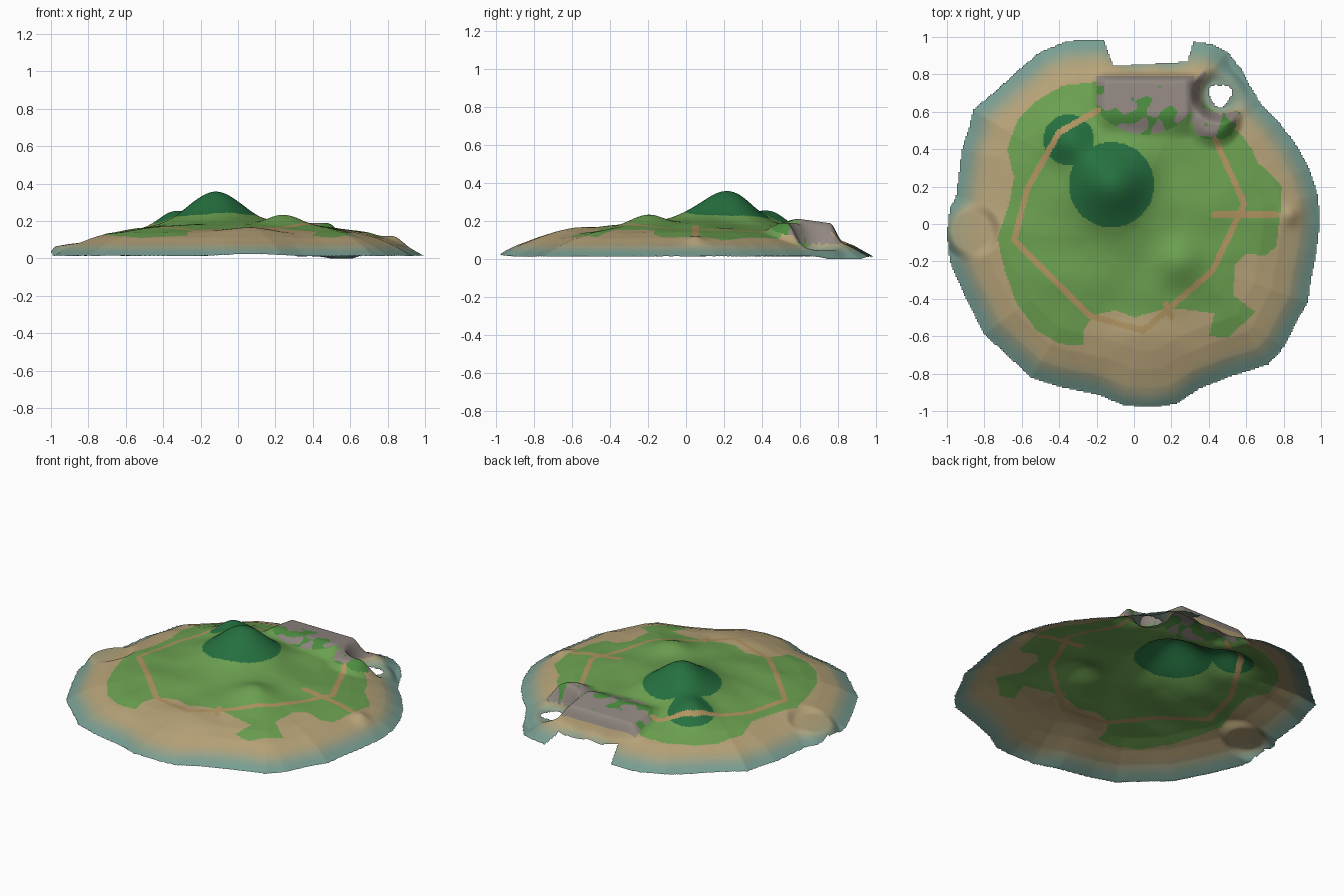
import bpy, bmesh, math
from mathutils import Vector, noise

if "Cube" in bpy.data.objects:
    bpy.data.objects.remove(bpy.data.objects["Cube"])

N = 260                      # grid cells per side
COAST = [(.995, 0), (.985, .15), (.935, .3), (.87, .42), (.77, .55), (.68, .64), (.62, .74), (.58, .82),
         (.5, .92), (.42, .96), (.32, .975), (-.16, .985), (-.35, .98), (-.5, .92), (-.62, .82), (-.74, .71),
         (-.86, .61), (-.885, .5), (-.92, .4), (-.95, .15), (-.985, .08), (-1, -.05), (-.985, -.2),
         (-.92, -.35), (-.87, -.45), (-.8, -.59), (-.68, -.7), (-.55, -.82), (-.4, -.87), (-.2, -.91),
         (-.05, -.97), (.1, -.98), (.23, -.96), (.35, -.88), (.5, -.82), (.72, -.75), (.8, -.66),
         (.88, -.5), (.93, -.42), (.945, -.3), (.975, -.15)]
GRASS = [(.78, .05), (.79, .2), (.74, .26), (.66, .33), (.63, .4), (.57, .48), (.4, .62), (.3, .72), (-.2, .76),
         (-.38, .74), (-.52, .66), (-.62, .56), (-.68, .4), (-.64, .25), (-.67, .1), (-.73, -.08),
         (-.69, -.25), (-.63, -.42), (-.52, -.57), (-.4, -.64), (-.27, -.65), (-.27, -.57), (-.22, -.49),
         (-.1, -.46), (0, -.5), (.17, -.45), (.32, -.46), (.43, -.48), (.4, -.6), (.5, -.61), (.65, -.47),
         (.58, -.42), (.53, -.38), (.54, -.22), (.6, -.16), (.7, -.17), (.76, -.12)]
TRAIL = [(-.19, .61), (-.4, .49), (-.57, .19), (-.64, -.09), (-.24, -.49), (.05, -.57), (.42, -.25),
         (.59, .11), (.435, .45)]
SPURS = [[(.43, .05), (.76, .05)], [(.17, -.43), (.2, -.5)]]
# hills, humps and hollows: x, y, height, radius
BUMPS = [(-.12, .21, .165, .2), (-.35, .45, .075, .12), (.25, -.2, .05, .13), (.84, .05, .025, .05),
         (.55, .82, -.035, .11), (0, .9, -.04, .1), (.2, .9, -.04, .1)]
PROFILE = [(0, .018), (.1, .075), (.2, .115), (.3, .142), (.45, .165), (.7, .19), (1.1, .21)]
HOLE = (.46, .69)


def seg_dist(x, y, pts, closed=False):
    best = 9.0
    for i in range(len(pts) - (0 if closed else 1)):
        ax, ay = pts[i]
        bx, by = pts[(i + 1) % len(pts)]
        dx, dy = bx - ax, by - ay
        t = max(0, min(1, ((x - ax) * dx + (y - ay) * dy) / (dx * dx + dy * dy)))
        best = min(best, (x - ax - t * dx) ** 2 + (y - ay - t * dy) ** 2)
    return math.sqrt(best)


def inside(x, y, pts):
    hit = False
    for i, (ax, ay) in enumerate(pts):
        bx, by = pts[i - 1]
        if (ay > y) != (by > y) and x < (bx - ax) * (y - ay) / (by - ay) + ax:
            hit = not hit
    return hit


def step(a, b, v):
    t = max(0, min(1, (v - a) / (b - a)))
    return t * t * (3 - 2 * t)


def near(x, y, c):
    return math.hypot(x - c[0], y - c[1])


def on_land(x, y):
    # coast outline minus the back inlet and the sea-cave hole
    k = (y - .84) / .14
    inlet = y > .845 + .06 * (x + .1) and -.11 - .05 * k < x < .28 + .04 * k
    hole = near(x, y, HOLE) < .06 + .008 * math.sin(3 * math.atan2(y - HOLE[1], x - HOLE[0]))
    return inside(x, y, COAST) and not inlet and not hole


def height(x, y):
    d = seg_dist(x, y, COAST, True)
    z = PROFILE[-1][1]
    for (a, za), (b, zb) in zip(PROFILE, PROFILE[1:]):
        if a <= d <= b:
            z = za + (zb - za) * (d - a) / (b - a)
            break
    z += (.004 + .008 * step(.2, .5, d)) * noise.noise(Vector((x * 5, y * 5, 2)))
    z += sum(h * math.exp(-((x - bx) ** 2 + (y - by) ** 2) / r ** 2) for bx, by, h, r in BUMPS)
    # flattened sandy headland and south beach
    w = 1 - step(.1, .16, near(x, y, (-.87, -.04)))
    z += w * (.085 - z) * .7
    w = 1 - step(.15, .3, near(x, y, (.07, -.75)))
    z += w * (.03 + .12 * step(0, .45, d) - z) * .4 + w * .018
    # rocky plateau with a cliff on the seaward side
    w = step(-.24, -.14, x) * (1 - step(.27, .37, x)) * step(.45, .6, y) * (1 - step(.755, .82, y))
    z += w * (.215 - .14 * (y - .6) - z)
    w = 1 - step(.06, .17, near(x, y, (.42, .56)))
    z += w * max(0, .195 - z)
    # funnel falling into the sea cave
    w = 1 - step(.075, .16, near(x, y, HOLE))
    z += w * (.05 - z)
    return max(z, .005)


# colours
def srgb(r, g, b):
    return tuple((c / 255) ** 2.2 for c in (r, g, b)) + (1,)


TEAL, SAND = (118, 156, 146), (182, 162, 120)
BANDS = 12
colours = [(f"shore_{i}", [t + (s - t) * i / (BANDS - 1) for t, s in zip(TEAL, SAND)]) for i in range(BANDS)]
colours += [("grass", (108, 160, 82)), ("forest", (42, 112, 66)), ("rock", (144, 134, 128)),
            ("trail", (176, 148, 98)), ("rock_moss", (78, 140, 66))]
slot = {name: i for i, (name, _) in enumerate(colours)}


def region(x, y, z):
    ok = inside(x, y, GRASS)
    if min(seg_dist(x, y, p) for p in [TRAIL] + SPURS) < .016:
        return slot["trail"]
    cliff = -.2 < x < .32 and y < .79 and ((x - .06) / .3) ** 2 + ((y - .75) / .27) ** 2 < 1
    cave = (near(x, y, HOLE) < .15 or near(x, y, (.43, .56)) < .12) and z > .085 and x + y < 1.2 and x > .3 and y > .45
    if cliff or cave:
        patch = noise.noise(Vector((x * 13, y * 13, 5)))
        mossy = patch > .12 + 1.6 * (y - .62) and y < .74
        return slot["rock_moss" if mossy else "rock"]
    if near(x, y, (-.12, .21)) < .228 or near(x, y, (-.35, .45)) < .135:
        return slot["forest"]
    if ok:
        return slot["grass"]
    return int(step(.025, .1, z) * (BANDS - 1) + .5)


# terrain sheet
bm = bmesh.new()
verts = {}


def vert(i, j):
    if (i, j) not in verts:
        x, y = -1 + 2 * i / N, -1 + 2 * j / N
        verts[i, j] = bm.verts.new((x, y, height(x, y)))
    return verts[i, j]


for j in range(N):
    for i in range(N):
        x, y = -1 + 2 * (i + .5) / N, -1 + 2 * (j + .5) / N
        if on_land(x, y):
            f = bm.faces.new([vert(i, j), vert(i + 1, j), vert(i + 1, j + 1), vert(i, j + 1)])
            f.smooth = True
            f.material_index = region(x, y, f.calc_center_median().z)

low = min(v.co.z for v in bm.verts)
for v in bm.verts:
    v.co.z -= low
mesh = bpy.data.meshes.new("island_terrain")
bm.to_mesh(mesh)
bm.free()
for name, rgb in colours:
    m = bpy.data.materials.new(name)
    m.diffuse_color = srgb(*rgb)
    m.use_nodes = True
    m.node_tree.nodes["Principled BSDF"].inputs["Base Color"].default_value = m.diffuse_color
    mesh.materials.append(m)
bpy.context.collection.objects.link(bpy.data.objects.new("island_terrain", mesh))
